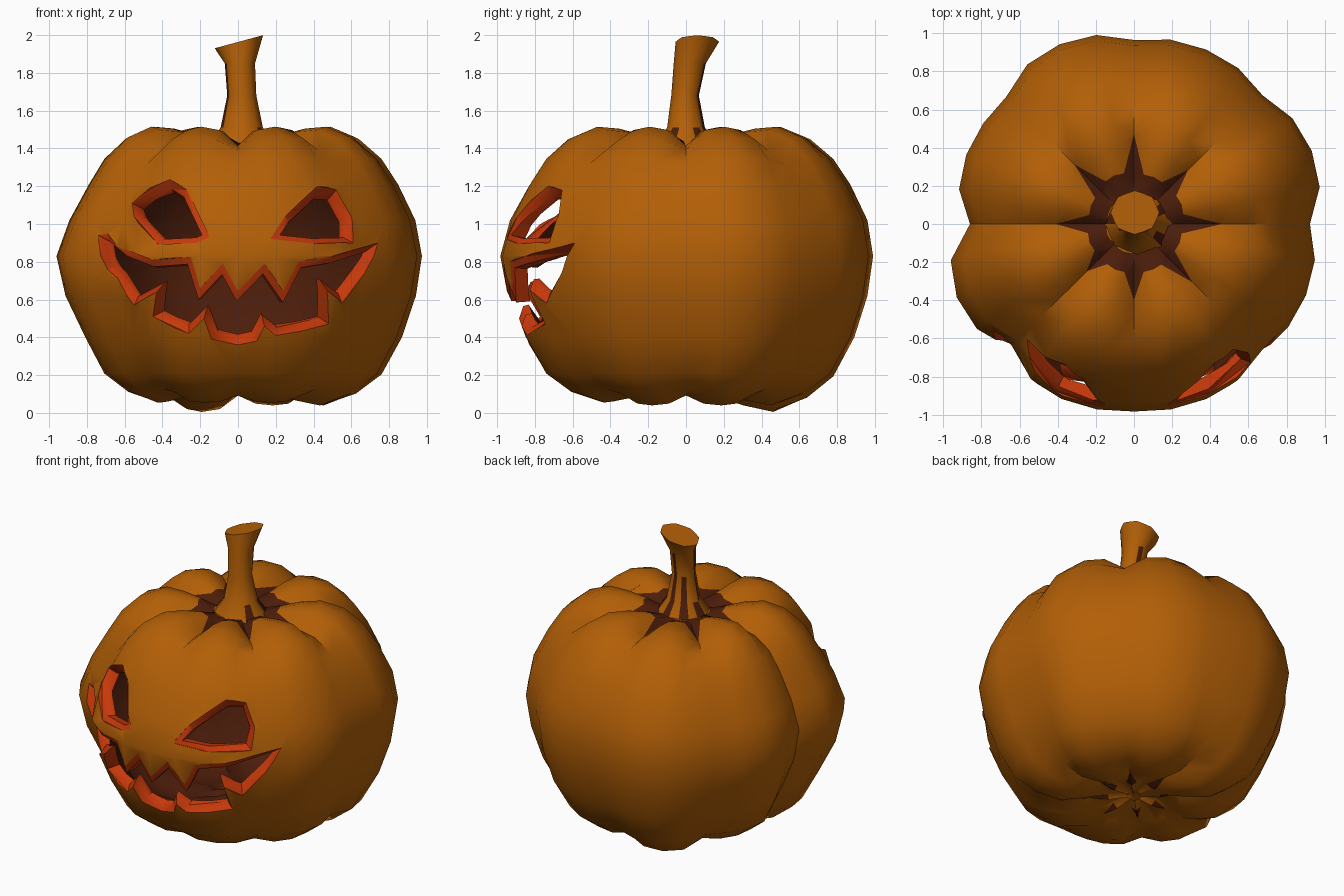
import bpy, bmesh, math
from mathutils import Vector

cube = bpy.data.objects.get("Cube")
if cube:
    bpy.data.objects.remove(cube, do_unlink=True)


def material(name, color):
    m = bpy.data.materials.new(name)
    m.use_nodes = True
    m.diffuse_color = (*color, 1)
    bsdf = m.node_tree.nodes["Principled BSDF"]
    bsdf.inputs["Base Color"].default_value = (*color, 1)
    bsdf.inputs["Roughness"].default_value = 0.8
    return m


MATS = [material("orange_skin", (0.45, 0.115, 0.002)),
        material("dark_brown_inside", (0.072, 0.012, 0.003)),
        material("red_cut_rim", (0.56, 0.040, 0.003))]
SKIN, INSIDE, RIM = range(3)
CORE = Vector((0, 0, 0.72))
WALL = 0.915                   # inner shell scale


def make_object(name, bm):
    mesh = bpy.data.meshes.new(name)
    bm.to_mesh(mesh)
    bm.free()
    ob = bpy.data.objects.new(name, mesh)
    bpy.context.collection.objects.link(ob)
    for m in MATS:
        mesh.materials.append(m)
    return ob


def loft(bm, rings, rule, flip=False):
    """Skin a stack of point rings and cap both ends; rule(row, column) gives the colour."""
    rows = [[bm.verts.new(p) for p in ring] for ring in rings]
    n = len(rows[0])
    for i in range(len(rows) - 1):
        for j in range(n):
            k = (j + 1) % n
            quad = [rows[i][j], rows[i][k], rows[i + 1][k], rows[i + 1][j]]
            bm.faces.new(quad[::-1] if flip else quad).material_index = rule(i, j)
    for row, up, i in ((rows[0], False, 0), (rows[-1], True, len(rows) - 2)):
        f = bm.faces.new(row if up != flip else row[::-1])
        f.material_index = rule(i, 0)


def smooth(ob, degrees):
    bpy.ops.object.select_all(action='DESELECT')
    bpy.context.view_layer.objects.active = ob
    ob.select_set(True)
    bpy.ops.object.shade_smooth_by_angle(angle=math.radians(degrees))


# Ribbed body: eight uneven lobes joined at creases
LOBE = [1.01, 0.99, 1.02, 0.96, 1.02, 1.0, 1.0, 0.98]
CREASE = [0.925, 0.955, 0.965, 0.95, 0.87, 0.93, 0.99, 0.96]
SLIM = [0.01, 0.0, 0.0, 0.05, 0.08, 0.04, 0.04, 0.02]     # narrowing above and below the waist
LIFT = [0.035, 0.035, 0.0, 0.05, 0.05, 0.05, 0.05, 0.035]  # how far each lobe clears the ground
BUMP = [0, 0.82, 1, 0.82]
PROFILE = [(0.05, 0.10), (0.17, 0.09), (0.32, 0.04), (0.49, 0.005), (0.65, 0.07), (0.79, 0.19),
           (0.90, 0.40), (0.97, 0.62), (1.0, 0.83), (0.97, 1.02), (0.88, 1.21), (0.79, 1.35),
           (0.67, 1.46), (0.53, 1.515), (0.40, 1.505), (0.27, 1.475), (0.16, 1.43), (0.05, 1.42)]
STAR = 15                      # profile row that bounds the dark star around the stem
SPIKES = [0.46, 0.40, 0.47, 0.44, 0.41, 0.35, 0.40, 0.43]


def body_ring(row):
    r, z = PROFILE[row]
    ring = []
    for j in range(32):
        lobe, step = divmod(j, 4)
        a = math.tau * j / 32
        side = (lobe + (1 if step > 2 else -1)) % 8
        low = CREASE[lobe] if step < 2 else CREASE[(lobe + 1) % 8]
        b = BUMP[step]
        slim = SLIM[lobe] * (1 + b) / 2 + SLIM[side] * (1 - b) / 2
        rad = r * (low + (LOBE[lobe] - low) * b) * (1 - slim * min(1, abs(z - 0.77) / 0.35))
        zz = z + LIFT[lobe] * b * max(0, 1 - z / 0.3)
        if r > 0.2:
            # creases deepen towards the top and bottom
            d = 0.12 * (1 - b) * (abs(z - 0.75) / 0.75) ** 4
            zz += (0.75 - z) * d
            rad *= 1 - d * 0.4
        if row == STAR - 1 and step == 0:
            rad = SPIKES[lobe]
        ring.append(Vector((rad * math.cos(a), rad * math.sin(a), zz)))
    return ring


def crease_spikes(bm, row, upper):
    """Split the faces beside each crease and darken the half that tapers outwards."""
    bm.faces.ensure_lookup_table()
    for j, f in enumerate(bm.faces[row * 32:row * 32 + 32]):
        if j % 4 in (0, 3):
            a, b, c, d = f.verts
            if upper:
                tip, foot = (a, c) if j % 4 == 0 else (b, d)
                base = {c, d}
            else:
                tip, foot = (d, b) if j % 4 == 0 else (c, a)
                base = {a, b}
            part, _ = bmesh.utils.face_split(f, tip, foot)
            for g in (f, part):
                if base <= set(g.verts):
                    g.material_index = INSIDE


rings = [body_ring(i) for i in range(len(PROFILE))]
bm = bmesh.new()
loft(bm, rings, lambda i, j: INSIDE if i == STAR else SKIN)
crease_spikes(bm, STAR - 1, True)
crease_spikes(bm, 1, False)
loft(bm, [[CORE + (p - CORE) * WALL for p in ring] for ring in rings],
     lambda i, j: INSIDE, flip=True)
body = make_object("pumpkin_body", bm)
bpy.context.view_layer.update()

# Carved openings, outlined in x and z on the front
LEFT_EYE = [(0.17, 0.92), (0.25, 1.04), (0.42, 1.20), (0.52, 1.18), (0.60, 1.04), (0.61, 0.90), (0.40, 0.895)]
RIGHT_EYE = [(-0.15, 0.93), (-0.27, 1.18), (-0.36, 1.235), (-0.56, 1.11), (-0.55, 1.04), (-0.42, 0.89), (-0.22, 0.90)]
MOUTH = [(-0.74, 0.94), (-0.69, 0.95), (-0.58, 0.86), (-0.45, 0.81), (-0.25, 0.825), (-0.20, 0.66),
         (-0.08, 0.79), (0.0, 0.645), (0.14, 0.79), (0.24, 0.645), (0.32, 0.80), (0.50, 0.83),
         (0.74, 0.90), (0.67, 0.74), (0.55, 0.58), (0.47, 0.65), (0.48, 0.47), (0.20, 0.41),
         (0.14, 0.46), (0.10, 0.38), (0.0, 0.36), (-0.14, 0.39), (-0.18, 0.50), (-0.26, 0.42),
         (-0.45, 0.51), (-0.43, 0.64), (-0.55, 0.57), (-0.69, 0.76)]


def inset(outline, width):
    """Inward shift of every outline corner, with short mitres."""
    pts = [Vector(p) for p in outline]
    pairs = list(zip(pts, pts[1:] + pts[:1]))
    turn = 1 if sum(p.cross(q) for p, q in pairs) > 0 else -1
    normals = [Vector((p.y - q.y, q.x - p.x)).normalized() * turn for p, q in pairs]
    shifts = []
    for i, n in enumerate(normals):
        m = (n + normals[i - 1]) / (1 + n.dot(normals[i - 1]))
        m *= width * min(1, 1.9 / m.length)
        shifts.append(Vector((m.x, 0, m.y)))
    return shifts


def cutter(name, outline):
    points = []
    for x, z in outline:
        hit, loc, _, _ = body.ray_cast(Vector((x, -3, z)), Vector((0, 1, 0)))
        points.append(loc.copy() if hit else Vector((x, -0.6, z)))
    shifts = inset(outline, 0.033)
    bm = bmesh.new()
    # a shallow bevel at the skin, then a wall running inwards
    loft(bm, [[CORE + (p - CORE) * s + m * t for p, m in zip(points, shifts)]
              for s, t in ((0.72, 1), (0.975, 1), (1, 0), (1.25, 0))], lambda i, j: RIM)
    bmesh.ops.triangulate(bm, faces=bm.faces[:])
    bmesh.ops.recalc_face_normals(bm, faces=bm.faces[:])
    ob = make_object(name, bm)
    ob.hide_render = True
    return ob


cutters = [cutter("left_eye_cutter", LEFT_EYE), cutter("right_eye_cutter", RIGHT_EYE),
           cutter("mouth_cutter", MOUTH)]
bpy.context.view_layer.objects.active = body
for c in cutters:
    mod = body.modifiers.new(c.name, 'BOOLEAN')
    mod.operation, mod.solver, mod.object = 'DIFFERENCE', 'EXACT', c
    bpy.ops.object.modifier_apply(modifier=mod.name)
    bpy.data.objects.remove(c, do_unlink=True)
smooth(body, 42)

# Stem: flared at the base, narrow in the middle, leaning back to a slanted cut
STEM = [(0.02, 0.0, 1.40, 0.19, 0.18), (0.02, 0.0, 1.51, 0.112, 0.10), (0.02, -0.005, 1.68, 0.077, 0.073),
        (0.01, 0.02, 1.85, 0.08, 0.085), (0.005, 0.06, 1.965, 0.128, 0.115)]
GROOVES = {3: (0, 1, 2), 5: (0, 1), 1: (0,), 7: (0,), 14: (0,), 8: (1, 2)}   # column: rows
rings = []
for cx, cy, z, rx, ry in STEM:
    slant = 0.27 if z > 1.9 else 0
    rings.append([])
    for j in range(16):
        a = math.tau * j / 16
        ridge = 1 if j % 2 == 0 else 0.94
        x = rx * ridge * math.cos(a)
        rings[-1].append(Vector((cx + x, cy + ry * ridge * math.sin(a), z + slant * x)))
bm = bmesh.new()
loft(bm, rings, lambda i, j: INSIDE if i in GROOVES.get(j, ()) else SKIN)
stem = make_object("stem", bm)
smooth(stem, 50)
